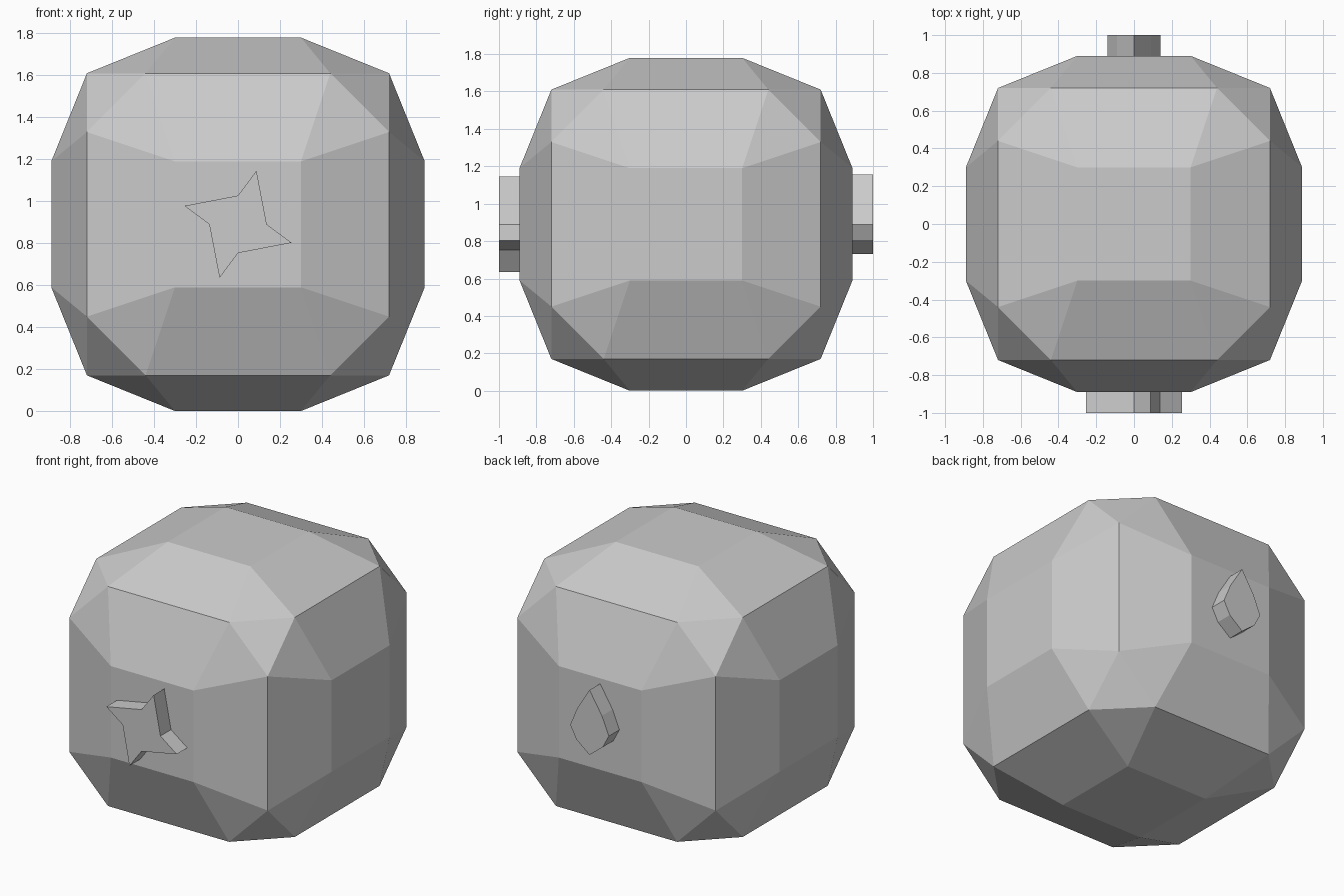
import bpy, bmesh
from math import cos, sin, radians
from itertools import product

if "Cube" in bpy.data.objects:
    bpy.data.objects.remove(bpy.data.objects["Cube"])

H = 0.89  # half height of the body, also its centre height


def finish(name, bm):
    bmesh.ops.recalc_face_normals(bm, faces=bm.faces)
    me = bpy.data.meshes.new(name)
    bm.to_mesh(me)
    bm.free()
    ob = bpy.data.objects.new(name, me)
    bpy.context.collection.objects.link(ob)
    return ob


def plaque(name, outline, y0, y1):
    """Extrude an x/z outline from y0 to y1."""
    bm = bmesh.new()
    face = bm.faces.new([bm.verts.new((x, y0, H + z)) for x, z in outline])
    ext = bmesh.ops.extrude_face_region(bm, geom=[face], use_keep_orig=True)
    verts = [g for g in ext["geom"] if isinstance(g, bmesh.types.BMVert)]
    bmesh.ops.translate(bm, verts=verts, vec=(0, y1 - y0, 0))
    return finish(name, bm)


# Faceted rounded cube: face squares plus bevel-middle points, wrapped in a hull
bm = bmesh.new()
for a, b, c in ((0.30, 0.30, H), (0.44, 0.72, 0.72)):
    for x, y, z in ((a, b, c), (c, a, b), (b, c, a)):
        for sx, sy, sz in product((-1, 1), repeat=3):
            bm.verts.new((sx * x, sy * y, H + sz * z))
bmesh.ops.convex_hull(bm, input=bm.verts)
bmesh.ops.dissolve_limit(bm, angle_limit=radians(1), verts=bm.verts, edges=bm.edges)
finish("body", bm)

# Four-pointed twisted star on the front
star = []
for i in range(4):
    for r, deg in ((0.137, 90 * i), (0.27, 90 * i + 71)):
        star.append((r * cos(radians(deg)), r * sin(radians(deg))))
plaque("front_star", star, -0.87, -1.0)

# Teardrop on the back, mirrored left to right
side = [(0.09, 0.12), (0.14, 0.0), (0.095, -0.085)]
drop = [(0, 0.265)] + side + [(0, -0.16)] + [(-x, z) for x, z in reversed(side)]
plaque("back_drop", drop, 0.87, 1.0)
